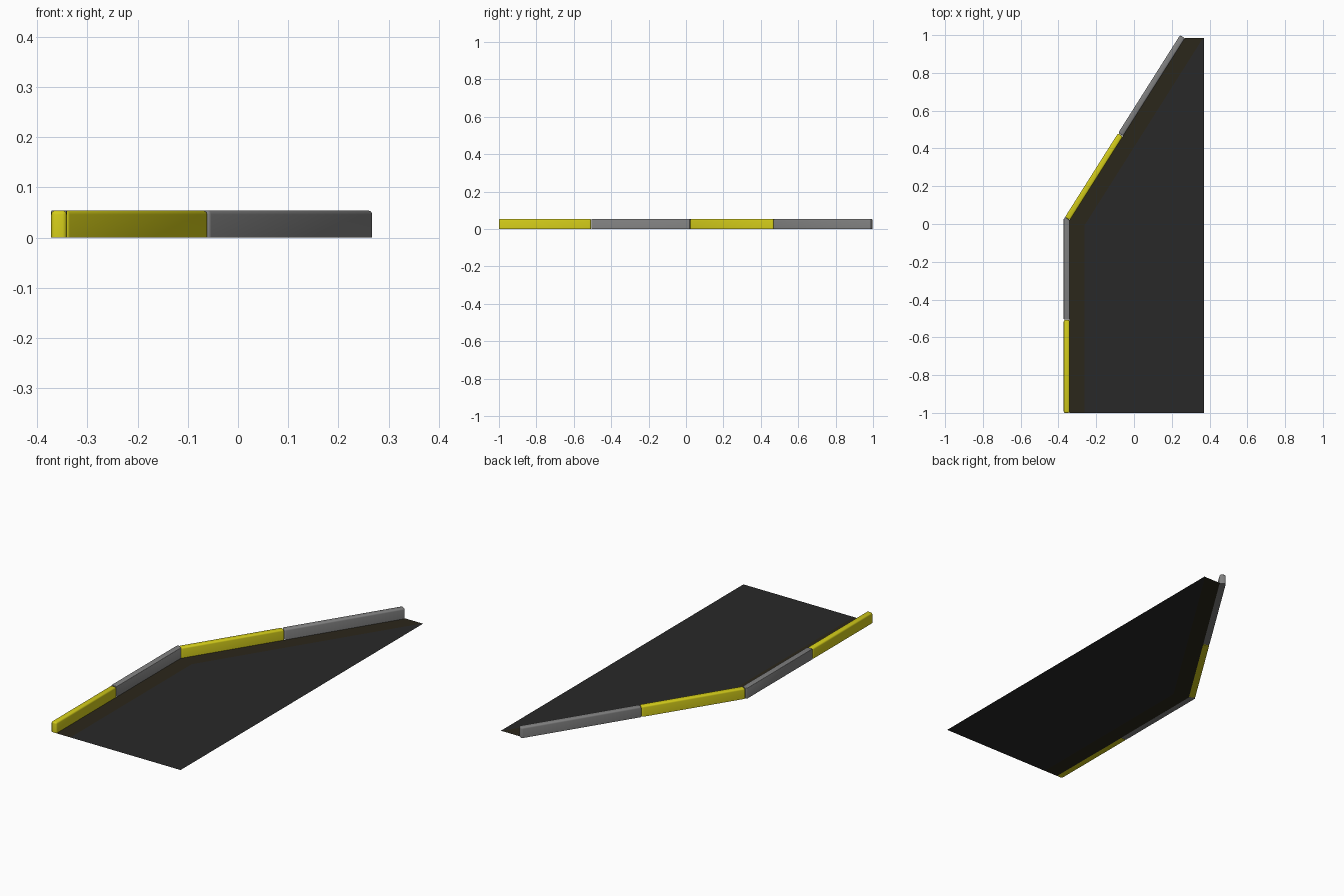
import bpy, bmesh
from mathutils import Vector

if "Cube" in bpy.data.objects:
    bpy.data.objects.remove(bpy.data.objects["Cube"])

HEIGHT, WIDTH, BEVEL = 0.054, 0.031, 0.008


def material(name, rgb):
    m = bpy.data.materials.new(name)
    m.diffuse_color = (*rgb, 1)
    m.use_nodes = True
    m.node_tree.nodes["Principled BSDF"].inputs["Base Color"].default_value = m.diffuse_color
    return m


yellow = material("yellow_paint", (0.65, 0.60, 0.01))
concrete = material("concrete", (0.22, 0.22, 0.22))
asphalt = material("asphalt", (0.022, 0.022, 0.022))
gutter_mat = material("gutter_dark", (0.024, 0.020, 0.011))


def add_object(name, bm, mat):
    mesh = bpy.data.meshes.new(name)
    bm.to_mesh(mesh)
    bm.free()
    mesh.materials.append(mat)
    obj = bpy.data.objects.new(name, mesh)
    bpy.context.collection.objects.link(obj)
    return obj


def flat_panel(name, points, mat):
    bm = bmesh.new()
    face = bm.faces.new([bm.verts.new((p[0], p[1], 0)) for p in points])
    face.normal_update()
    if face.normal.z < 0:
        face.normal_flip()
    bmesh.ops.triangulate(bm, faces=bm.faces)
    return add_object(name, bm, mat)


def curb_block(name, points, mat):
    """Extrude a footprint and round every edge that is not on the ground."""
    bm = bmesh.new()
    face = bm.faces.new([bm.verts.new((p[0], p[1], 0)) for p in points])
    ext = bmesh.ops.extrude_face_region(bm, geom=[face], use_keep_orig=True)
    top = [v for v in ext["geom"] if isinstance(v, bmesh.types.BMVert)]
    bmesh.ops.translate(bm, verts=top, vec=(0, 0, HEIGHT))
    bmesh.ops.recalc_face_normals(bm, faces=bm.faces)
    # leave ground edges and the shallow bend edges sharp
    edges = [e for e in bm.edges
             if max(v.co.z for v in e.verts) > 0.01
             and (e.verts[0].co.z == e.verts[1].co.z or e.calc_face_angle() > 0.7)]
    bmesh.ops.bevel(bm, geom=edges, offset=BEVEL, segments=3, profile=0.5,
                    affect='EDGES', clamp_overlap=True)
    obj = add_object(name, bm, mat)
    bpy.ops.object.select_all(action='DESELECT')
    obj.select_set(True)
    bpy.context.view_layer.objects.active = obj
    bpy.ops.object.shade_smooth_by_angle(angle=0.6)
    return obj


# Kerb line: outer edge runs straight, then bends diagonally
bend = Vector((-0.372, 0.026))
far = Vector((0.244, 1.0))
along = (far - bend).normalized()
side = Vector((along.y, -along.x))
inner_x = bend.x + WIDTH
slope = along.x / along.y


def diagonal(a, b):
    p, q = bend + along * a, bend + along * b
    return [p, p + side * WIDTH, q + side * WIDTH, q]


def parallel_line(offset, y_end):
    """Front, bend and end points of the kerb line moved inward."""
    x = bend.x + offset
    origin = bend + side * offset
    y_bend = origin.y + (x - origin.x) / slope
    return [(x, -1.0), (x, y_bend), (origin.x + (y_end - origin.y) * slope, y_end)]


length = (far - bend).length
mid = length * 0.467

# Kerb stones, alternately yellow and bare
curb_block("front_yellow_curb", [(bend.x, -1), (inner_x, -1),
                                 (inner_x, -0.508), (bend.x, -0.508)], yellow)
inner_bend = parallel_line(WIDTH, 0.986)[1]
cap = bend + along * 0.012
curb_block("corner_grey_curb", [(bend.x, -0.506), (inner_x, -0.506), inner_bend,
                                cap + side * WIDTH, cap, bend], concrete)
curb_block("diagonal_yellow_curb", diagonal(0.012, mid - 0.001), yellow)
curb_block("end_grey_curb", diagonal(mid + 0.001, length), concrete)

# Gutter strip and road surface
kerb_side = parallel_line(WIDTH - 0.001, 0.986)
road_side = parallel_line(0.111, 0.986)
for i, name in enumerate(("straight_gutter", "diagonal_gutter")):
    flat_panel(name, [kerb_side[i], road_side[i], road_side[i + 1], kerb_side[i + 1]],
               gutter_mat)
flat_panel("road_surface", [road_side[0], (0.371, -1), (0.371, 0.986),
                            road_side[2], road_side[1]], asphalt)
